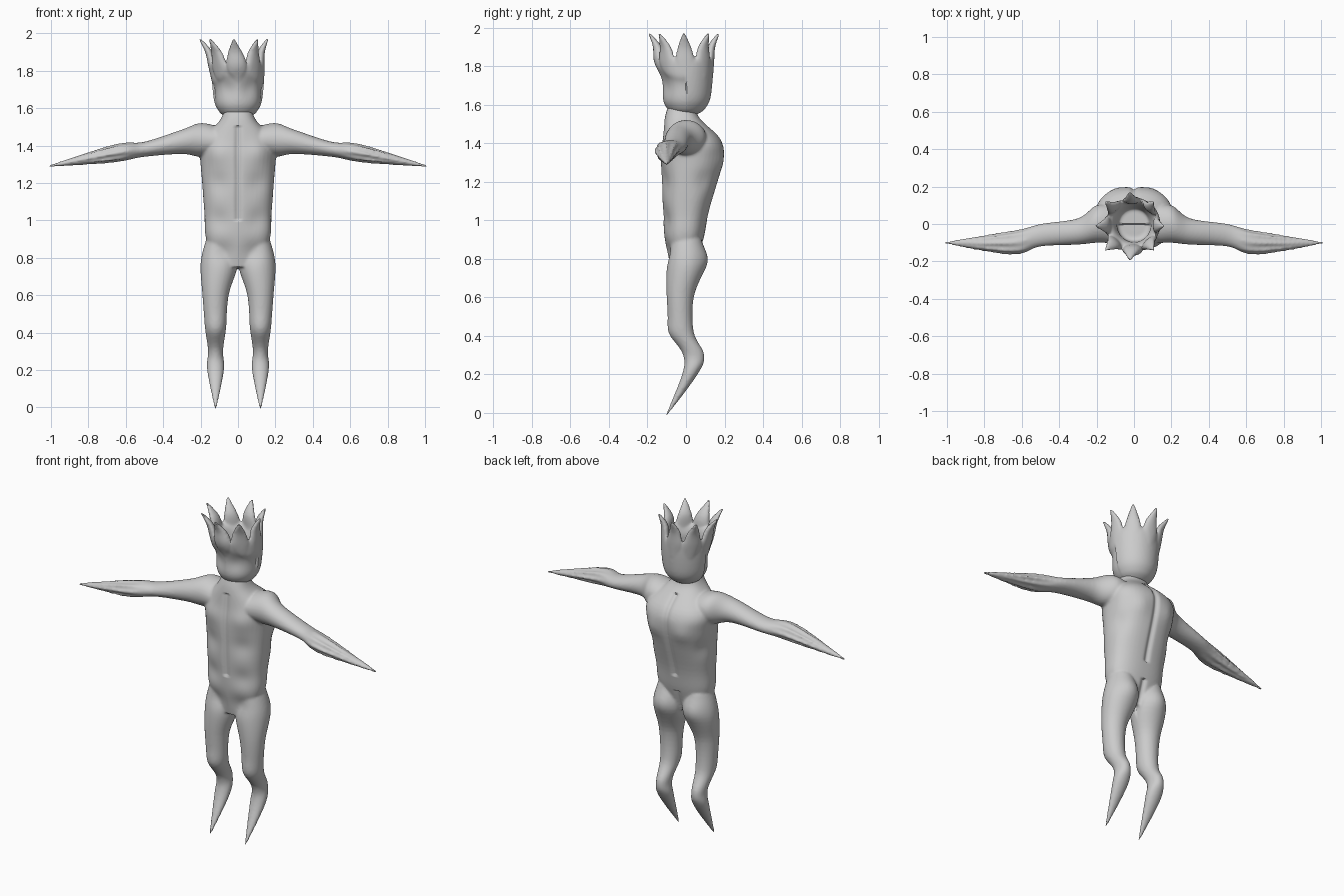
import bpy, bmesh, math
from mathutils import Vector

if "Cube" in bpy.data.objects:
    bpy.data.objects.remove(bpy.data.objects["Cube"])

grey = (0.6, 0.6, 0.6, 1)
clay = bpy.data.materials.new("clay grey")
clay.use_nodes = True
clay.diffuse_color = grey
clay.node_tree.nodes["Principled BSDF"].inputs["Base Color"].default_value = grey

RIGHT, BACK, UP = Vector((1, 0, 0)), Vector((0, 1, 0)), Vector((0, 0, 1))


def interpolate(rows, steps=6):
    """Smooth curve through rows of numbers."""
    result = []
    last = len(rows) - 1
    for i in range(last):
        before, after = rows[max(i - 1, 0)], rows[min(i + 2, last)]
        for step in range(steps):
            t = step / steps
            values = []
            for a, b, c, d in zip(before, rows[i], rows[i + 1], after):
                start, end = (c - a) / 2, (d - b) / 2
                ease = t * t * (3 - 2 * t)
                values.append(b + (c - b) * ease + start * t * (1 - t) ** 2 - end * t * t * (1 - t))
            result.append(values)
    result.append(rows[last])
    return result


def loft(mesh, rows, side_axis, depth_axis, power=2, groove=None):
    """Closed skin through rows of x, y, z, half width and half depth."""
    count, rings = 48, []
    for x, y, z, width, depth in interpolate(rows):
        ring = []
        for k in range(count):
            angle = math.tau * k / count
            across, along = math.cos(angle), math.sin(angle)
            scale = (abs(across) ** power + abs(along) ** power) ** (-1 / power)
            if groove:
                scale *= groove(abs(x), angle)
            offset = side_axis * (width * across) + depth_axis * (depth * along)
            ring.append(mesh.verts.new(Vector((x, y, z)) + offset * scale))
        rings.append(ring)
    for lower, upper in zip(rings, rings[1:]):
        for k in range(count):
            mesh.faces.new((lower[k], lower[k - 1], upper[k - 1], upper[k]))
    mesh.faces.new(rings[0])
    mesh.faces.new(rings[-1])


def finger_groove(reach, angle):
    """Ridges that deepen towards the hand."""
    depth = min(max(reach - 0.55, 0), 0.15)
    return 1 + depth * math.cos(angle * 8)


def finish(skin, name, swells, hollows, crease):
    """Fuse the overlapping skins, soften them, then sculpt mirrored muscles."""
    bmesh.ops.recalc_face_normals(skin, faces=skin.faces)
    mesh = bpy.data.meshes.new(name)
    skin.to_mesh(mesh)
    skin.free()
    part = bpy.data.objects.new(name, mesh)
    bpy.context.collection.objects.link(part)
    bpy.context.view_layer.objects.active = part
    part.select_set(True)
    fuse = part.modifiers.new("fuse", "REMESH")
    fuse.mode = "VOXEL"
    fuse.voxel_size = 0.008
    soften = part.modifiers.new("soften", "SMOOTH")
    soften.iterations = 4
    for modifier in ("fuse", "soften"):
        bpy.ops.object.modifier_apply(modifier=modifier)

    mesh = part.data
    moves = []
    for vertex in mesh.vertices:
        spot = Vector((abs(vertex.co.x), vertex.co.y, vertex.co.z))
        push = crease(spot)
        for centres, amount in ((swells, 0.012), (hollows, -0.012)):
            for centre in centres:
                distance = (spot - Vector(centre)).length / 0.06
                push += amount * math.exp(-distance * distance)
        moves.append(vertex.normal * push)
    for vertex, move in zip(mesh.vertices, moves):
        vertex.co += move
    mesh.materials.clear()
    mesh.materials.append(clay)
    bpy.ops.object.shade_smooth_by_angle(angle=math.radians(50))
    part.select_set(False)


def midline(spot):
    """Breastbone, spine and seat crease."""
    if 1 < spot.z < 1.5 or (spot.z < 0.9 and spot.y > 0):
        return -0.012 * math.exp(-(spot.x / 0.015) ** 2)
    return 0


def face_scoop(spot):
    """Shallow hollow across the face, under a pointed brow."""
    if spot.y > 0:
        return 0
    brow = 1.8 - spot.x / 2
    inside = 1 / (1 + math.exp((spot.z - brow) / 0.01))
    return -0.012 * inside * math.exp(-((spot.z - 1.7) / 0.08) ** 2)


# Torso and neck: height, half width, depth centre, half depth
torso = [(0.75, 0.1, -0.02, 0.06), (0.9, 0.17, -0.01, 0.1), (1.05, 0.18, 0, 0.12),
         (1.3, 0.2, 0.03, 0.16), (1.42, 0.2, 0.03, 0.15), (1.53, 0.1, -0.02, 0.09),
         (1.6, 0.07, -0.02, 0.07)]
body = bmesh.new()
loft(body, [(0, y, z, width, depth) for z, width, y, depth in torso], RIGHT, BACK, 2.4)

# Legs bend back at the shin and end in points
leg = [(0.1, 0, 0.9, 0.07, 0.08), (0.1, 0, 0.77, 0.1, 0.1), (0.12, -0.03, 0.6, 0.07, 0.07),
       (0.12, -0.02, 0.42, 0.055, 0.06), (0.12, 0.04, 0.3, 0.04, 0.055),
       (0.12, 0.02, 0.2, 0.045, 0.04), (0.12, -0.1, -0.01, 0.005, 0.005)]

# Arms droop to long pointed hands
arm = [(0.1, 0, 1.43, 0.1, 0.07), (0.2, 0, 1.43, 0.1, 0.09), (0.3, -0.04, 1.42, 0.07, 0.065),
       (0.5, -0.06, 1.38, 0.06, 0.04), (0.65, -0.1, 1.36, 0.06, 0.045),
       (1.01, -0.1, 1.29, 0.005, 0.005)]

for side in (1, -1):
    loft(body, [(side * x, *rest) for x, *rest in leg], RIGHT, BACK)
    loft(body, [(side * x, *rest) for x, *rest in arm], BACK, UP, groove=finger_groove)

# Swells: chest, shoulder blade, buttock, knee; hollows: waist, belly, flank, groin
finish(body, "body",
       [(0.1, -0.1, 1.36), (0.1, 0.2, 1.3), (0.1, 0.1, 0.8), (0.12, -0.1, 0.42)],
       [(0.1, -0.1, 1.2), (0.1, -0.1, 1), (0.2, 0.1, 1.2), (0.08, -0.1, 0.83)],
       midline)

# Head: hollow bulb, outer wall up and inner wall down
bulb = [(1.55, 0.06), (1.58, 0.1), (1.65, 0.13), (1.82, 0.14), (1.82, 0.11), (1.73, 0.08)]
head = bmesh.new()
loft(head, [(0, 0, z, radius, radius) for z, radius in bulb], RIGHT, BACK)

# Eight petals flare from the rim to points
petal = [(0.12, 1.74, 0.035, 0.02), (0.13, 1.82, 0.05, 0.02), (0.14, 1.9, 0.035, 0.02),
         (0.18, 1.97, 0.007, 0.007)]
for k in range(8):
    angle = math.tau * k / 8
    out = Vector((math.cos(angle), math.sin(angle), 0))
    rows = []
    for radius, z, width, depth in petal:
        lean = (z - 1.74) / 10
        rows.append((out.x * radius - lean, out.y * radius - lean / 2, z, width, depth))
    loft(head, rows, UP.cross(out), out)

finish(head, "petal_head", [(0, -0.15, 1.84)], [(0.07, -0.13, 1.7)], face_scoop)
